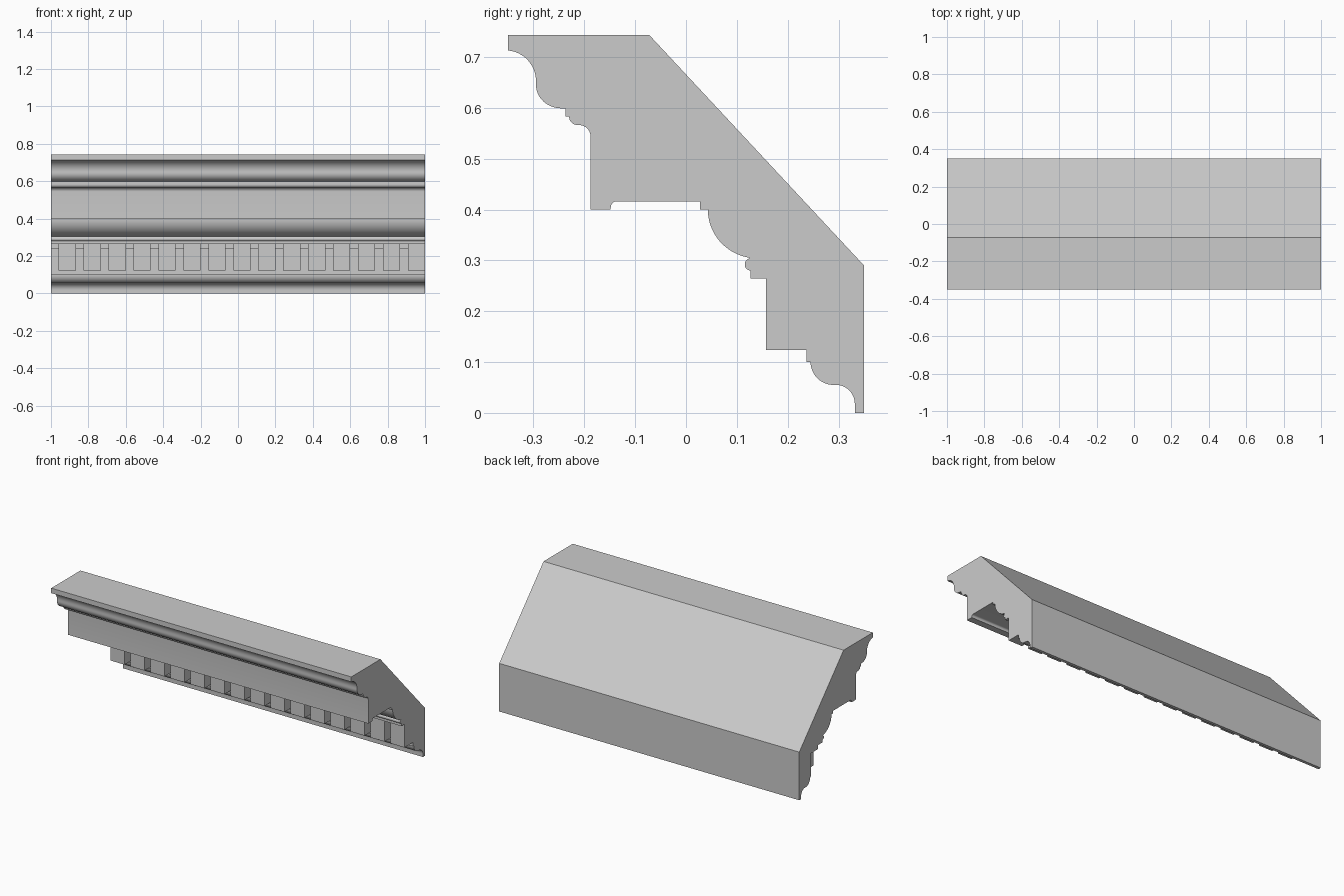
import bpy
from math import radians, cos, sin

if "Cube" in bpy.data.objects:
    bpy.data.objects.remove(bpy.data.objects["Cube"])


def arc(cy, cz, ry, rz, a0, a1, n=12):
    """Points of an elliptical arc in the y-z plane, angles in degrees."""
    pts = []
    for i in range(n + 1):
        a = radians(a0 + (a1 - a0) * i / n)
        pts.append((cy + ry * cos(a), cz + rz * sin(a)))
    return pts


def extrude(name, profile, x0, x1):
    """Solid prism: a y-z profile swept along x."""
    n = len(profile)
    verts = [(x, y, z) for x in (x0, x1) for y, z in profile]
    faces = [tuple(reversed(range(n))), tuple(range(n, 2 * n))]
    faces += [(i, (i + 1) % n, n + (i + 1) % n, n + i) for i in range(n)]
    mesh = bpy.data.meshes.new(name)
    mesh.from_pydata(verts, [], faces)
    obj = bpy.data.objects.new(name, mesh)
    bpy.context.collection.objects.link(obj)
    # consistent outward normals
    import bmesh
    bm = bmesh.new()
    bm.from_mesh(mesh)
    bmesh.ops.recalc_face_normals(bm, faces=bm.faces)
    bm.to_mesh(mesh)
    bm.free()
    return obj


# Cornice profile, from the back foot up the moulded front
profile = [(0.35, 0.29), (0.35, 0), (0.332, 0)]
profile += arc(0.295, 0.018, 0.037, 0.037, 0, 90)            # base cove
profile += arc(0.290, 0.100, 0.045, 0.045, 270, 180)         # base ovolo
profile += [(0.237, 0.10), (0.237, 0.24), (0.17, 0.24),      # dentil backing
            (0.17, 0.264), (0.127, 0.264)]
profile += arc(0.127, 0.292, 0.0115, 0.012, 270, 100, 10)    # bead
profile += arc(0.140, 0.400, 0.097, 0.096, 261, 180, 16)     # large ovolo
profile += [(0.028, 0.40), (0.028, 0.416)]
profile += arc(-0.137, 0.404, 0.011, 0.012, 90, 180, 6)      # soffit drip
profile += [(-0.148, 0.40), (-0.188, 0.40)]
profile += arc(-0.210, 0.545, 0.022, 0.021, 0, 90, 8)        # corona cove
profile += arc(-0.213, 0.583, 0.017, 0.017, 270, 180, 8)
profile += [(-0.237, 0.583), (-0.237, 0.599)]
profile += arc(-0.245, 0.645, 0.050, 0.046, 270, 180)        # crown ovolo
profile += arc(-0.355, 0.652, 0.060, 0.061, 0, 85)           # crown cove
profile += [(-0.35, 0.713), (-0.35, 0.743), (-0.072, 0.743)]

body = extrude("cornice_body", profile, -1, 1)
bpy.context.view_layer.objects.active = body
body.select_set(True)
bpy.ops.object.shade_smooth_by_angle(angle=radians(30))

# Row of dentil blocks, the last one flush with the right end
pitch, width = 2 / 15, 0.092
block = [(0.157, 0.124), (0.24, 0.124), (0.24, 0.264), (0.157, 0.264)]
dentils = extrude("dentil_row", block, -1 + pitch - width, -1 + pitch)
row = dentils.modifiers.new("repeat", 'ARRAY')
row.count = 15
row.use_relative_offset = False
row.use_constant_offset = True
row.constant_offset_displace = (pitch, 0, 0)
